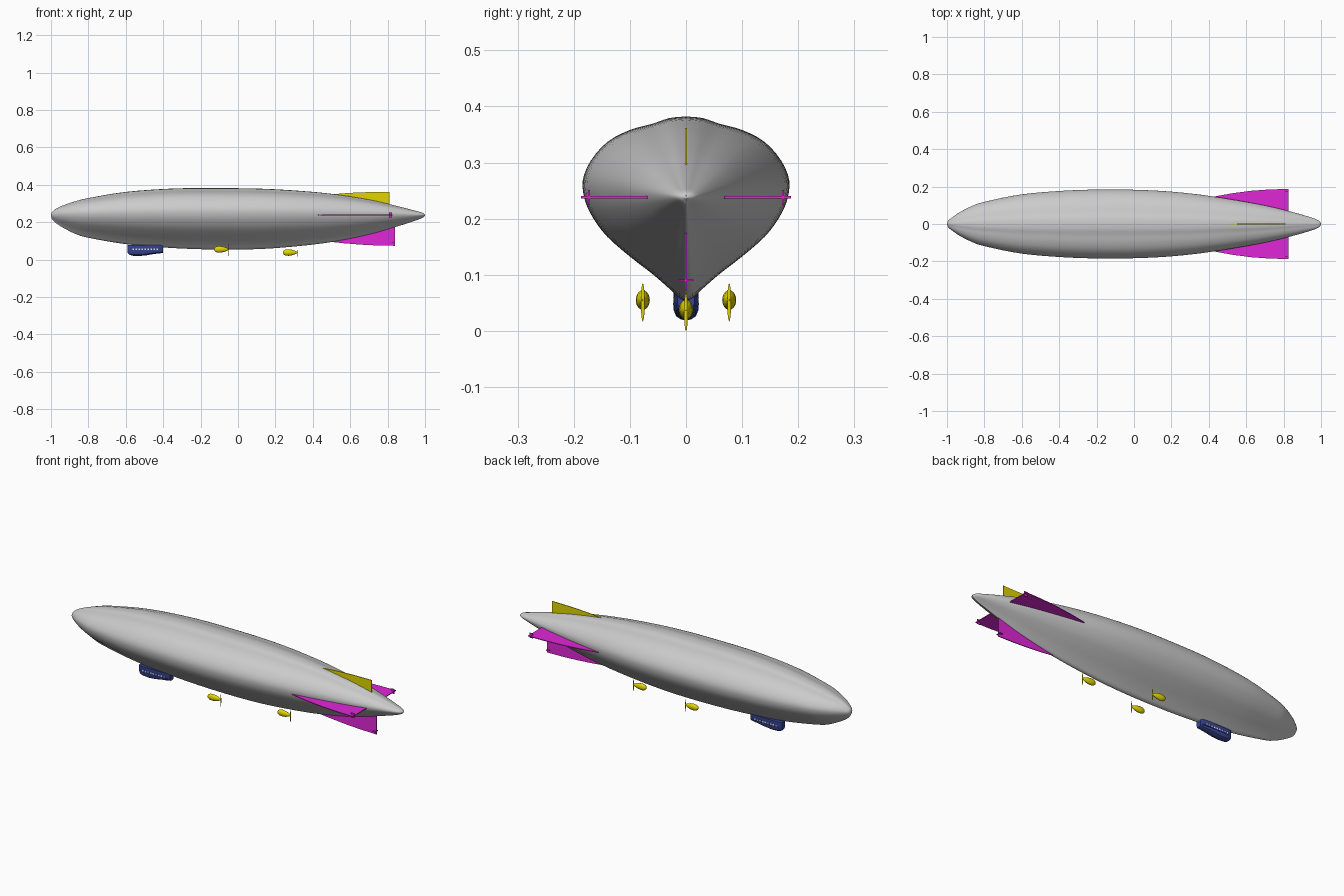
import bpy, bmesh, math
from mathutils import Vector

if "Cube" in bpy.data.objects:
    bpy.data.objects.remove(bpy.data.objects["Cube"])


def material(name, rgb):
    m = bpy.data.materials.new(name)
    m.diffuse_color = (*rgb, 1)
    m.use_nodes = True
    m.node_tree.nodes["Principled BSDF"].inputs["Base Color"].default_value = m.diffuse_color
    return m


YELLOW = material("yellow", (0.75, 0.66, 0.0))
PURPLE = material("magenta", (0.75, 0.02, 0.68))
BLUE = material("navy", (0.04, 0.06, 0.3))
WHITE = material("window_white", (0.75, 0.78, 0.85))


def finish(name, bm, mat=None, smooth=None):
    bmesh.ops.recalc_face_normals(bm, faces=bm.faces)
    me = bpy.data.meshes.new(name)
    bm.to_mesh(me)
    bm.free()
    ob = bpy.data.objects.new(name, me)
    bpy.context.collection.objects.link(ob)
    if mat:
        me.materials.append(mat)
    if smooth:
        bpy.ops.object.select_all(action='DESELECT')
        ob.select_set(True)
        bpy.context.view_layer.objects.active = ob
        bpy.ops.object.shade_smooth_by_angle(angle=math.radians(smooth))
    return ob


def spline(pts, n):
    """Catmull-Rom curve through the points, n steps per span."""
    p = [Vector(q) for q in pts]
    p = [2 * p[0] - p[1]] + p + [2 * p[-1] - p[-2]]
    out = []
    for i in range(1, len(p) - 2):
        a, b, c, d = p[i - 1:i + 3]
        for k in range(n):
            t = k / n
            out.append(0.5 * (2 * b + (c - a) * t + (2 * a - 5 * b + 4 * c - d) * t * t
                              + (3 * b - a - 3 * c + d) * t ** 3))
    return out + [p[-2]]


def loft(name, rings, mat=None, smooth=40):
    bm = bmesh.new()
    vs = [[bm.verts.new(q) for q in r] for r in rings]
    n = len(vs[0])
    for a, b in zip(vs, vs[1:]):
        for i in range(n):
            bm.faces.new((a[i], a[(i + 1) % n], b[(i + 1) % n], b[i]))
    bm.faces.new(vs[0])
    bm.faces.new(vs[-1])
    return finish(name, bm, mat, smooth)


def box(name, loc, size, mat):
    bm = bmesh.new()
    bmesh.ops.create_cube(bm, size=1)
    for v in bm.verts:
        v.co = Vector([l + c * s for l, c, s in zip(loc, v.co, size)])
    return finish(name, bm, mat)


# Hull: half section (y, z) scaled along stations of (x, half width, top, bottom)
AXIS = 0.238
half = spline([(0, .382), (.03, .379), (.06, .369), (.1, .358), (.14, .337), (.17, .303),
               (.184, .268), (.18, .232), (.165, .2), (.14, .167), (.1, .132), (.06, .101),
               (.03, .075), (.012, .058), (0, .053)], 3)
section = [(y / .184, (z - AXIS) / (.144 if z > AXIS else .185)) for y, z in half]
section += [(-y, z) for y, z in section[-2:0:-1]]
stations = [(-1, .002, .241, .235), (-.993, .018, .256, .215), (-.97, .037, .274, .193),
            (-.93, .064, .292, .168), (-.87, .094, .312, .138), (-.8, .118, .329, .117),
            (-.6, .158, .362, .083), (-.35, .179, .38, .062), (-.12, .184, .382, .054),
            (.1, .179, .38, .056), (.3, .163, .37, .07), (.5, .135, .352, .094),
            (.7, .099, .321, .134), (.85, .063, .287, .177), (.95, .034, .261, .209),
            (.988, .018, .25, .225), (1, .003, .241, .235)]
rings = []
for x, w, top, bot in spline(stations, 4):
    rings.append([(x, y * w, AXIS + z * ((top - AXIS) if z > 0 else (AXIS - bot)))
                  for y, z in section])
loft("hull", rings)


# Fins: flat outline of (x, distance from axis), turned about the hull axis
def fin(name, outline, angle, mat, thick=.004):
    bm = bmesh.new()
    c, s = math.cos(angle), math.sin(angle)
    sides = []
    for t in (-thick / 2, thick / 2):
        vs = [bm.verts.new((x, r * c - t * s, AXIS + r * s + t * c)) for x, r in outline]
        bm.faces.new(vs)
        sides.append(vs)
    a, b = sides
    for i in range(len(a)):
        j = (i + 1) % len(a)
        bm.faces.new((a[i], a[j], b[j], b[i]))
    return finish(name, bm, mat)


fin("top_fin", [(.5, .09), (.51, .112), (.6, .119), (.7, .123), (.81, .124), (.81, .04)],
    math.pi / 2, YELLOW)
fin("bottom_fin", [(.46, .12), (.47, .14), (.56, .15), (.66, .158), (.74, .162),
                   (.84, .164), (.84, .04)], -math.pi / 2, PURPLE)
for side, ang in (("left", math.pi), ("right", 0)):
    fin(side + "_fin", [(.42, .13), (.43, .147), (.53, .165), (.63, .178), (.73, .185),
                        (.825, .187), (.825, .04)], ang, PURPLE)
    sgn = math.cos(ang)
    box(side + "_fin_tab", (.815, sgn * .173, AXIS), (.018, .003, .026), PURPLE)
box("bottom_fin_tab", (.83, 0, .09), (.018, .026, .003), PURPLE)


# Engines: rounded pods with a two-blade pusher propeller
def engine(name, x, y, z):
    pod = [(0, .002, .003), (.004, .008, .01), (.014, .012, .016), (.03, .0125, .0175),
           (.048, .011, .015), (.064, .008, .01), (.074, .004, .005), (.08, .001, .001)]
    loft(name + "_pod", [[(x + d, y + w * math.cos(a), z + h * math.sin(a))
                          for a in [math.tau * k / 20 for k in range(20)]]
                         for d, w, h in pod], YELLOW)
    bm = bmesh.new()
    bmesh.ops.create_uvsphere(bm, u_segments=10, v_segments=8, radius=1)
    for v in bm.verts:
        v.co = (x + .078 + v.co.x * .0015, y + v.co.y * .0035, z - .004 + v.co.z * .034)
    finish(name + "_propeller", bm, YELLOW, 40)


engine("left_engine", -.128, -.077, .055)
engine("right_engine", -.128, .077, .055)
engine("rear_engine", .24, 0, .038)

# Gondola: boat-shaped loft of (x, half width, floor height)
gondola = [(-.59, .013, .036), (-.582, .019, .027), (-.565, .022, .021), (-.53, .022, .019),
           (-.49, .022, .023), (-.45, .021, .03), (-.415, .019, .034), (-.4, .015, .037)]
loft("gondola", [[(x, y * w, f + k * (.078 - f)) for y, k in
                  ((-1, 1), (-1, .3), (-.8, .12), (-.4, .02), (0, 0), (.4, .02), (.8, .12),
                   (1, .3), (1, 1))] for x, w, f in gondola], BLUE, 30)
box("gondola_rail", (-.49, 0, .048), (.16, .047, .003), BLUE)

# Window rows
for i in range(9):
    for sgn in (-1, 1):
        box("gondola_window", (-.56 + i * .016, sgn * .0215, .056), (.008, .0025, .008), WHITE)
